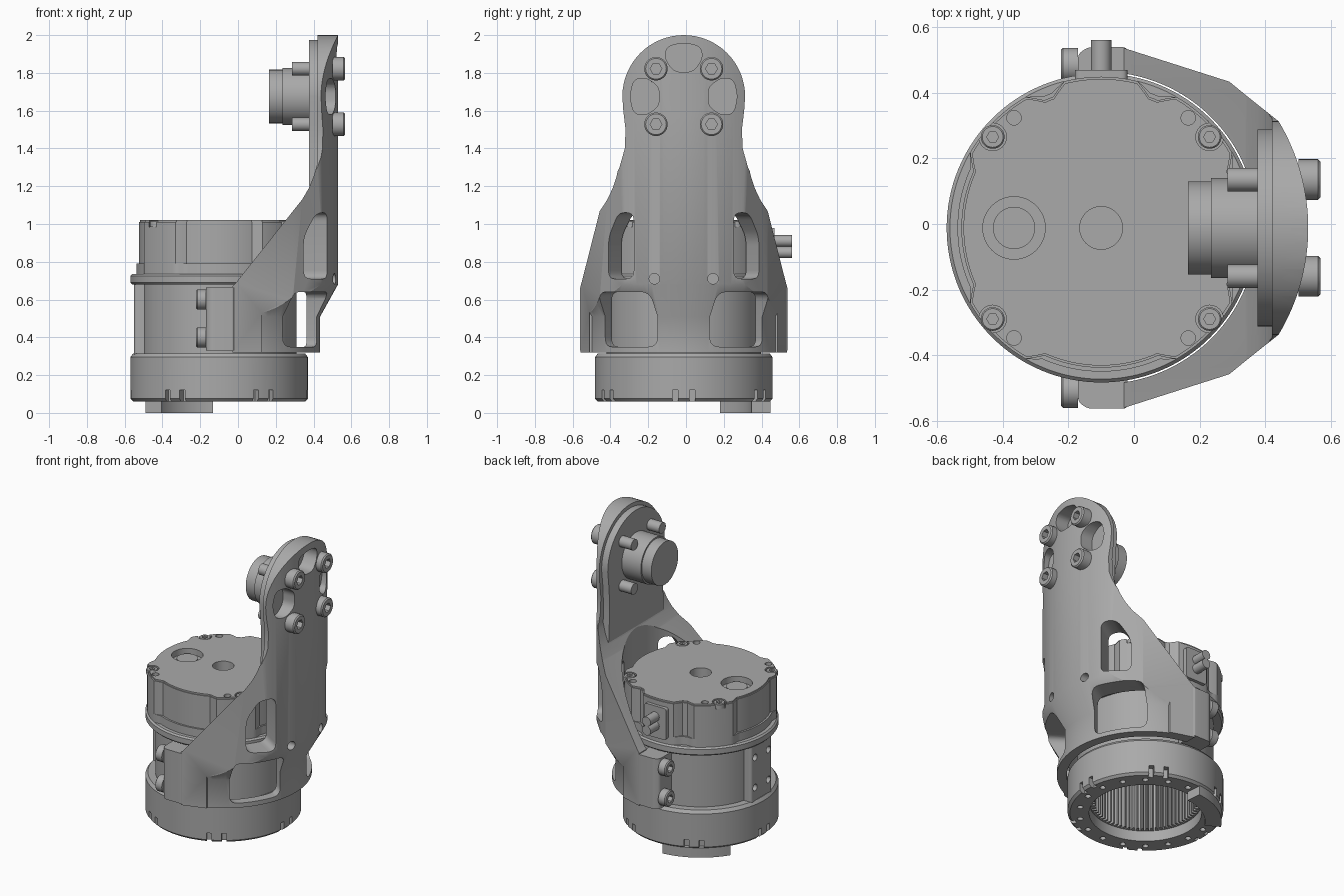
import bpy, bmesh
from math import sin, cos, pi, radians
from mathutils import Matrix, Vector

if "Cube" in bpy.data.objects:
    bpy.data.objects.remove(bpy.data.objects["Cube"])

steel = bpy.data.materials.new("satin grey metal")
steel.use_nodes = True
grey = (0.4, 0.4, 0.4, 1)
steel.diffuse_color = grey
steel.node_tree.nodes["Principled BSDF"].inputs["Base Color"].default_value = grey
parts = []


def make(name, bm):
    bmesh.ops.remove_doubles(bm, verts=bm.verts, dist=1e-5)
    bmesh.ops.recalc_face_normals(bm, faces=bm.faces)
    mesh = bpy.data.meshes.new(name)
    bm.to_mesh(mesh)
    bm.free()
    ob = bpy.data.objects.new(name, mesh)
    bpy.context.collection.objects.link(ob)
    parts.append(ob)
    return ob


def prism(name, pts, axis, lo, hi):
    """Extrude a 2D outline along one axis."""
    place = {"x": lambda u, v: (lo, u, v), "y": lambda u, v: (u, lo, v), "z": lambda u, v: (u, v, lo)}[axis]
    bm = bmesh.new()
    face = bm.faces.new([bm.verts.new(place(*p)) for p in pts])
    ext = bmesh.ops.extrude_face_region(bm, geom=[face])["geom"]
    step = Vector([(hi - lo) * (axis == a) for a in "xyz"])
    bmesh.ops.translate(bm, vec=step, verts=[v for v in ext if isinstance(v, bmesh.types.BMVert)])
    return make(name, bm)


def lathe(name, profile, steps=96):
    """Spin a closed (radius, height) outline about z."""
    bm = bmesh.new()
    vs = [bm.verts.new((r, 0, z)) for r, z in profile]
    es = [bm.edges.new((vs[i - 1], v)) for i, v in enumerate(vs)]
    bmesh.ops.spin(bm, geom=vs + es, cent=(0, 0, 0), axis=(0, 0, 1), angle=2 * pi, steps=steps)
    return make(name, bm)


def circle(r, n=48, cu=0, cv=0):
    return [(cu + r * cos(2 * pi * i / n), cv + r * sin(2 * pi * i / n)) for i in range(n)]


def rod(name, axis, cu, cv, r, lo, hi, n=48):
    return prism(name, circle(r, n, cu, cv), axis, lo, hi)


def box(u0, u1, v0, v1):
    return [(u0, v0), (u1, v0), (u1, v1), (u0, v1)]


def rounded(pts, r, n=5):
    out = []
    for i, p in enumerate(pts):
        p = Vector(p)
        a, b = Vector(pts[i - 1]) - p, Vector(pts[(i + 1) % len(pts)]) - p
        a, b = p + a.normalized() * min(r, a.length * .45), p + b.normalized() * min(r, b.length * .45)
        for k in range(n + 1):
            t = k / n
            out.append(tuple(a * (1 - t) ** 2 + p * 2 * t * (1 - t) + b * t * t))
    return out


def turn(ob, deg):
    ob.data.transform(Matrix.Rotation(radians(deg), 4, "Z"))
    return ob


def cut(ob, tool, op="DIFFERENCE"):
    mod = ob.modifiers.new("cut", "BOOLEAN")
    mod.operation, mod.object, mod.solver = op, tool, "EXACT"
    ob.data = bpy.data.meshes.new_from_object(ob.evaluated_get(bpy.context.evaluated_depsgraph_get()))
    ob.modifiers.clear()
    parts.remove(tool)
    bpy.data.objects.remove(tool)


def bolt(name, loc, along, r, head, shank_r, shank):
    """Socket head bolt whose head points along the given direction."""
    e = r * .12
    ob = lathe(name, [(0, -shank), (shank_r, -shank), (shank_r, 0), (r, 0), (r, head - e), (r - e, head), (0, head)], 32)
    cut(ob, rod("socket", "z", 0, 0, r * .5, head * .4, head + .1, 6))
    ob.data.transform(Matrix.Translation(loc) @ Vector(along).to_track_quat("Z", "Y").to_matrix().to_4x4())


# Motor housing: base ring, waist and flange, hollow underneath
housing = lathe("motor_housing", [
    (.34, .06), (.455, .06), (.47, .075), (.47, .295), (.455, .315), (.41, .315), (.41, .68), (.46, .68),
    (.47, .69), (.47, .725), (.46, .735), (0, .735), (0, .5), (.34, .5)], 128)
for k in range(6):
    for side in (-.045, .045):
        cut(housing, turn(prism("notch", box(side - .015, side + .015, .03, .12), "x", .43, .6), k * 60))
for k in range(18):
    a = (k + .5) * pi / 9
    cut(housing, rod("hole", "z", .4 * cos(a), .4 * sin(a), .018, .03, .1, 16))

# Internal ring gear
teeth = []
for k in range(72):
    for f, r in ((0, .335), (.3, .335), (.5, .305), (.8, .305)):
        a = (k + f) * 2 * pi / 72
        teeth.append((r * cos(a), r * sin(a)))
gear = rod("ring_gear", "z", 0, 0, .345, .13, .49, 96)
cut(gear, prism("teeth", teeth, "z", .1, .6))

# Curved locating foot under the base
sweep = [radians(95 + 53 * i / 16) for i in range(17)]
foot = [(.46 * cos(a), .46 * sin(a)) for a in sweep] + [(.36 * cos(a), .36 * sin(a)) for a in reversed(sweep)]
prism("locating_foot", foot, "z", 0, .065)

# Rear post on the waist with two holes
post = prism("waist_post", rounded(box(-.45, -.36, -.11, .11), .02), "z", .31, .685)
for z in (.4, .6):
    for y in (-.07, .07):
        cut(post, rod("hole", "x", y, z, .022, -.5, -.41, 20))


# Lid with screw ears at the diagonals and a wider rear pad
def lid_outline(grow):
    pts = []
    for i in range(180):
        d = i * 2
        gap = min(abs((d % 90) - 45) - 15, abs(d - 90) - 14)
        t = min(max(gap / 6, 0), 1)
        r = .46 - .035 * t + grow * t
        pts.append((r * cos(radians(d)), r * sin(radians(d))))
    return pts


prism("lid_skirt", lid_outline(.012), "z", .73, .79)
lid = prism("lid", lid_outline(0), "z", .78, 1.01)
rim = prism("lid_top", [(x * .985, y * .985) for x, y in lid_outline(0)], "z", .99, 1.02)
cut(lid, rim, "UNION")
cut(lid, rod("bore", "z", 0, 0, .065, .9, 1.1))
cut(lid, rod("port", "z", -.265, 0, .095, .98, 1.1))
rod("port_boss", "z", -.265, 0, .064, .95, 1.0)
for sx in (-1, 1):
    for sy in (-1, 1):
        cut(lid, rod("screw_seat", "z", sx * .33, sy * .277, .042, .985, 1.1, 24))
        cut(lid, rod("hole", "z", sx * .265, sy * .335, .022, .97, 1.1, 20))
        bolt("lid_screw", (sx * .33, sy * .277, .985), (0, 0, 1), .036, .033, .015, .04)

# Rear connector
prism("connector_pad", rounded(box(-.08, .08, .77, .98), .02), "y", .40, .48)
for z in (.85, .91):
    rod("connector_pin", "y", 0, z, .031, .45, .572, 24)

# Side clamps with paired bolts
for s in (-1, 1):
    clamp = prism("side_clamp", rounded([(-.07, s * .40), (-.07, s * .53), (-.04, s * .55), (.08, s * .55), (.08, s * .40)], .015),
                  "z", .33, .665)
    for z in (.4, .6):
        bolt("clamp_bolt", (-.07, s * .495, z), (-1, 0, 0), .053, .052, .025, .03)

# Bracket: plan outline trimmed by its side and face outlines
arc = [radians(-31 + 62 * i / 32) for i in range(33)]
edge = [(.445, .40), (.39, .445), (.07, .547)]
plan = [(x, -y) for x, y in reversed(edge)] + [(.63 * cos(a), .63 * sin(a)) for a in arc] + edge
bracket = prism("bracket_arm", plan, "z", .32, 2.0)
side = [(.05, .3), (.7, .3), (.7, 2.1), (.52, 2.1), (.52, 1.32), (.5, 1.25), (.475, 1.19), (.44, 1.13), (.09, .69), (.05, .65)]
cut(bracket, prism("side_trim", side, "y", -.7, .7), "INTERSECT")
hip = [(.56, .3), (.56, .7), (.515, .88), (.47, 1.05), (.4, 1.18), (.34, 1.3), (.312, 1.4), (.308, 1.5), (.32, 1.6)]
dome = [(.325 * cos(pi * i / 32), 1.675 + .325 * sin(pi * i / 32)) for i in range(33)]
face = hip + dome + [(-y, z) for y, z in reversed(hip)]
cut(bracket, prism("face_trim", face, "x", -.2, .8), "INTERSECT")
cut(bracket, rod("hollow", "z", 0, 0, .475, .2, 2.2, 128))

# Stepped recess around the bracket's lower band
recess = lathe("recess", [(.535, .2), (.535, .51), (.635, .69), (.9, .69), (.9, .2)], 128)
cut(recess, prism("recess_limit", box(-1, .225, -1, 1), "z", 0, 1))
cut(bracket, recess)

# Bracket windows and small holes
for s in (-1, 1):
    low = rounded(box(-.165, .165, .35, .64), .05)
    high = rounded([(-.09 * s, .71), (.09 * s, .71), (.09 * s, .93), (.01 * s, 1.06), (-.09 * s, 1.06)], .045)
    for outline in (low, high):
        cut(bracket, turn(prism("window", outline, "x", .3, .8), s * 33))
    cut(bracket, rod("hole", "x", s * .155, .71, .028, .55, .8, 24))

# Flange hole and three pockets in the arm head
cut(bracket, rod("hole", "x", 0, 1.675, .108, .4, .8))
pocket = [(-.05, .13), (.05, .13), (.1, .2), (.09, .265), (0, .285), (-.09, .265), (-.1, .2)]
for t in (-90, 0, 90):
    c, s = cos(radians(t)), sin(radians(t))
    shape = [(u * c - v * s, 1.675 + u * s + v * c) for u, v in rounded(pocket, .035)]
    cut(bracket, prism("pocket", shape, "x", .4, .8))

# Inner pad of the arm head
pad_low = [(.29, 1.2), (.28, 1.4), (.285, 1.55)]
pad_top = [(.3 * cos(pi * i / 32), 1.675 + .3 * sin(pi * i / 32)) for i in range(33)]
prism("arm_pad", pad_low + pad_top + [(-y, z) for y, z in reversed(pad_low)], "x", .475, .53)

# Output hub and flange bolts
rod("hub_body", "x", 0, 1.675, .152, .335, .48, 64)
rod("hub_cap", "x", 0, 1.675, .142, .265, .34, 64)
for sy in (-1, 1):
    for sz in (-1, 1):
        bolt("flange_bolt", (.60, sy * .147, 1.675 + sz * .147), (1, 0, 0), .062, .067, .036, .215)

# Centre everything, colour it and smooth the curved faces
for ob in parts:
    ob.data.transform(Matrix.Translation((-.1, -.012, 0)))
    ob.data.materials.clear()
    ob.data.materials.append(steel)
    ob.data.shade_smooth()
    ob.data.set_sharp_from_angle(angle=radians(30))
